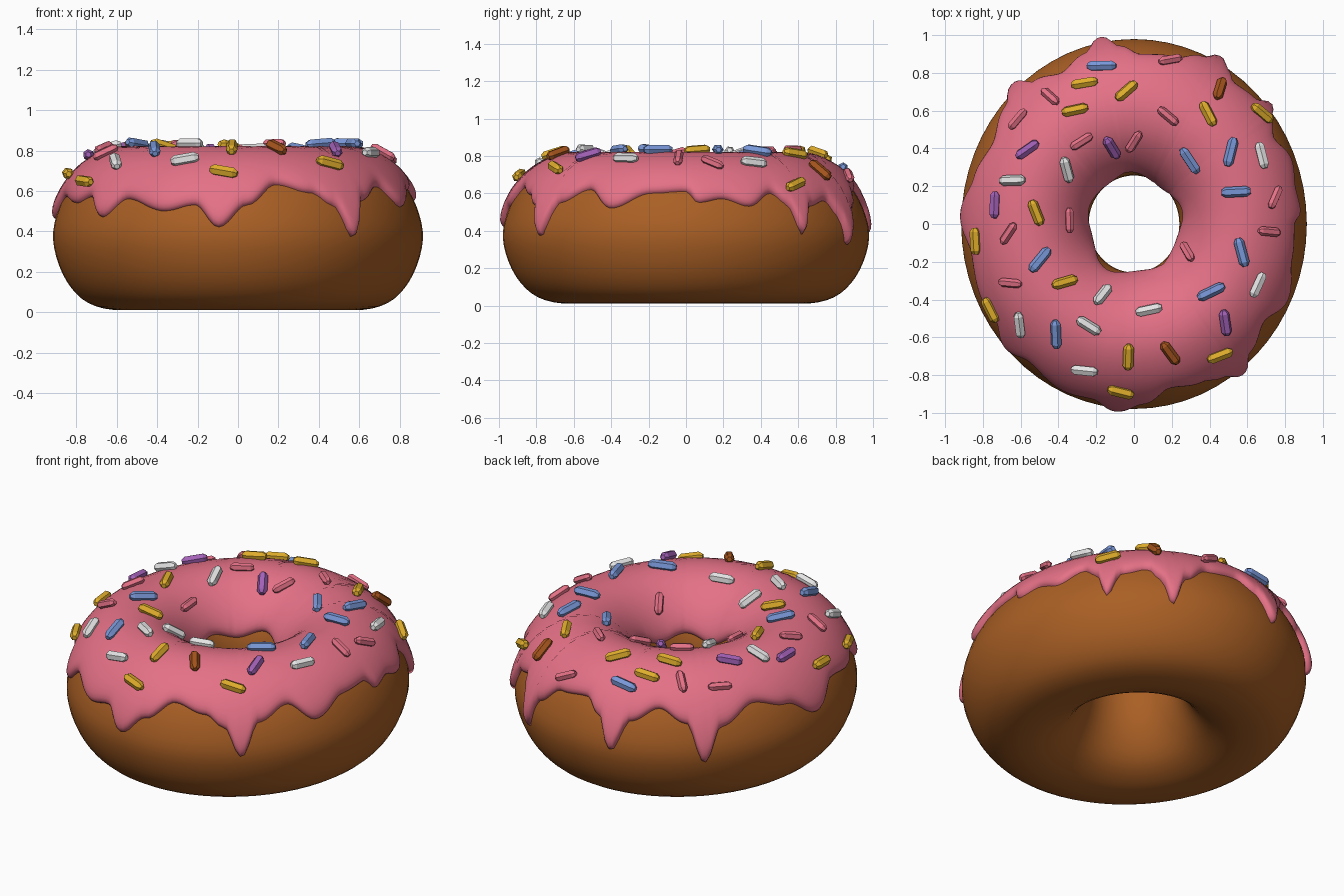
import bpy, bmesh, math
from mathutils import Vector
from mathutils.bvhtree import BVHTree

cube = bpy.data.objects.get("Cube")
if cube:
    bpy.data.objects.remove(cube, do_unlink=True)

STRETCH = 1.07      # the ring is a little longer front to back
ICING = 0.036       # icing thickness
SAMPLES = 320


def material(name, rgb):
    mat = bpy.data.materials.new(name)
    mat.use_nodes = True
    mat.diffuse_color = (*rgb, 1)
    mat.node_tree.nodes["Principled BSDF"].inputs["Base Color"].default_value = (*rgb, 1)
    return mat


MATS = {
    "dough": material("dough brown", (0.40, 0.115, 0.018)),
    "pink": material("icing pink", (0.78, 0.165, 0.24)),
    "blue": material("sugar blue", (0.19, 0.31, 0.68)),
    "yellow": material("sugar yellow", (0.74, 0.42, 0.025)),
    "white": material("sugar white", (0.78, 0.78, 0.78)),
    "purple": material("sugar purple", (0.36, 0.12, 0.47)),
    "brown": material("sugar brown", (0.38, 0.09, 0.012)),
}


def loft(bm, rings, wrap_rings=False, wrap_points=False, cap=False):
    """Skin a list of point rings with quads."""
    grid = [[bm.verts.new(p) for p in ring] for ring in rings]
    rows, cols = len(grid), len(grid[0])
    for i in range(rows if wrap_rings else rows - 1):
        a, b = grid[i], grid[(i + 1) % rows]
        for j in range(cols if wrap_points else cols - 1):
            k = (j + 1) % cols
            bm.faces.new((a[j], b[j], b[k], a[k]))
    if cap:
        bm.faces.new(grid[0])
        bm.faces.new(grid[-1])


def finish(bm, name, mat, smooth):
    mesh = bpy.data.meshes.new(name)
    for face in bm.faces:
        face.smooth = smooth
    bm.to_mesh(mesh)
    bm.free()
    mesh.materials.append(mat)
    bpy.context.collection.objects.link(bpy.data.objects.new(name, mesh))


# Cross-section of the ring as (radius, height), from the hole under and around
SECTION = [Vector(p) for p in (
    (0.24, 0.42), (0.27, 0.25), (0.36, 0.1), (0.49, 0.025), (0.62, 0.012), (0.74, 0.045),
    (0.825, 0.12), (0.885, 0.23), (0.915, 0.36), (0.898, 0.48), (0.84, 0.61),
    (0.74, 0.72), (0.6, 0.783), (0.46, 0.765), (0.345, 0.68), (0.27, 0.56))]


def section_point(s):
    """Smooth closed curve through SECTION, s in 0..1."""
    n = len(SECTION)
    i, t = divmod(s * n, 1)
    a, b, c, d = (SECTION[(int(i) + k) % n] for k in (-1, 0, 1, 2))
    return 0.5 * (2 * b + (c - a) * t + (2 * a - 5 * b + 4 * c - d) * t ** 2
                  + (3 * b - a - 3 * c + d) * t ** 3)


def on_ring(angle, p):
    return Vector((p.x * math.cos(angle), p.x * STRETCH * math.sin(angle), p.y))


# Dough ring
bm = bmesh.new()
SEGMENTS, AROUND = 64, 48
profile = [section_point(j / AROUND) for j in range(AROUND)]
loft(bm, [[on_ring(math.tau * i / SEGMENTS, p) for p in profile]
          for i in range(SEGMENTS)], True, True)
finish(bm, "dough_ring", MATS["dough"], True)

# Lower outer edge of the icing: (degrees, height), the low ones are drips
DRIPS = [
    (0, .61), (4, .55), (12, .57), (21, .53), (30, .6), (35, .54), (39, .38), (44, .53),
    (53, .56), (57, .48), (61, .32), (66, .5), (75, .6), (88, .62), (95, .55), (101, .38),
    (107, .55), (117, .62), (127, .55), (133, .33), (139, .52), (152, .61), (165, .56),
    (177, .46), (190, .57), (205, .54), (213, .57), (222, .47), (231, .56), (246, .5),
    (256, .53), (264, .42), (273, .53), (283, .63), (295, .59), (302, .53), (308, .37),
    (314, .55), (325, .62), (335, .52), (348, .6), (360, .61)]


def drip_height(deg):
    (a, za), (b, zb) = next(pair for pair in zip(DRIPS, DRIPS[1:]) if deg <= pair[1][0])
    t = (1 - math.cos(math.pi * (deg - a) / (b - a))) / 2
    return za + (zb - za) * t


dense = [section_point(k / SAMPLES) for k in range(SAMPLES)]
crest = max(range(SAMPLES), key=lambda k: dense[k].y)
foot = min(range(SAMPLES), key=lambda k: dense[k].y)


def crossing(first, last, z):
    """Position on the section, in samples, where it passes height z."""
    for k in range(first, last):
        y0, y1 = dense[k].y, dense[(k + 1) % SAMPLES].y
        if min(y0, y1) <= z <= max(y0, y1):
            return k + (z - y0) / (y1 - y0)


def icing_column(deg, rows=26):
    """Strip of icing over the dough, from the drip edge to the hole."""
    turn = math.radians(deg)
    start = crossing(foot, crest, drip_height(deg))
    end = crossing(crest, SAMPLES, 0.53 + 0.03 * math.sin(turn * 5) + 0.02 * math.cos(turn * 3))
    points = []
    for j in range(rows):
        u = (1 - math.cos(math.pi * j / (rows - 1))) / 2
        s = (start + (end - start) * u) / SAMPLES
        tangent = (section_point(s + 0.002) - section_point(s - 0.002)).normalized()
        lip = math.sqrt(max(0, 1 - abs(2 * u - 1) ** 14))
        lift = ICING * lip - 0.006 * (1 - lip)
        points.append(on_ring(turn, section_point(s) + Vector((tangent.y, -tangent.x)) * lift))
    return points


# Icing
bm = bmesh.new()
STEP = 1.5
loft(bm, [icing_column(i * STEP) for i in range(int(360 / STEP))], wrap_rings=True)
bm.normal_update()
surface = BVHTree.FromBMesh(bm)
finish(bm, "icing", MATS["pink"], True)

# Sprinkles: (x, y) in hundredths and heading in degrees, seen from the top
SPRINKLES = {
    "blue": [(-17, 83, -5), (30, 34, -60), (51, 38, 75), (54, 17, 3), (57, -15, -75),
             (41, -36, 25), (-50, -19, 50), (-41, -58, 88)],
    "pink": [(-44, 67, -45), (19, 86, 30), (-61, 55, 48), (18, 57, -40), (0, 44, 62),
             (-28, 44, 32), (-66, -5, 52), (-35, 2, -85), (74, 14, 55), (71, -4, -5),
             (-65, -31, 0), (29, -15, -45)],
    "yellow": [(-26, 74, 5), (-4, 70, 45), (-31, 60, 10), (39, 58, -65), (67, 58, -20),
               (-52, 6, -68), (-83, -9, 90), (-37, -31, 18), (-3, -70, 88), (-7, -88, -25),
               (45, -69, 10), (-75, -45, -70)],
    "white": [(67, 36, -80), (-36, 29, -70), (-64, 23, 0), (65, -32, 65), (-17, -38, 55),
              (8, -46, 12), (-24, -54, -32), (-60, -53, 85), (-26, -77, 0)],
    "purple": [(-56, 39, 30), (-12, 41, -62), (-73, 10, 90), (48, -52, -78)],
    "brown": [(45, 71, 65), (19, -68, -55)],
}
LENGTHS = {"blue": 0.155, "pink": 0.13}


def add_sprinkle(bm, x, y, heading, length, radius):
    """Six-sided rod with tapered ends, lying on the icing."""
    spot, normal, _, _ = surface.ray_cast(Vector((x, y, 2)), Vector((0, 0, -1)))
    a = math.radians(heading)
    flat = Vector((math.cos(a), math.sin(a), 0))
    along = (flat - normal * flat.dot(normal)).normalized()
    side = normal.cross(along)
    centre = spot + normal * 0.014
    rings = []
    for d, r in ((-0.5, 0.5), (-0.36, 1), (0.36, 1), (0.5, 0.5)):
        rings.append([centre + along * d * length + radius * r *
                      (side * math.cos(k * math.tau / 6) + normal * math.sin(k * math.tau / 6))
                      for k in range(6)])
    loft(bm, rings, wrap_points=True, cap=True)


for colour, spots in SPRINKLES.items():
    bm = bmesh.new()
    for x, y, heading in spots:
        radius = 0.024 if colour == "pink" else 0.028
        add_sprinkle(bm, x / 100, y / 100, heading, LENGTHS.get(colour, 0.14), radius)
    bmesh.ops.recalc_face_normals(bm, faces=bm.faces)
    finish(bm, colour + "_sprinkles", MATS[colour], False)
